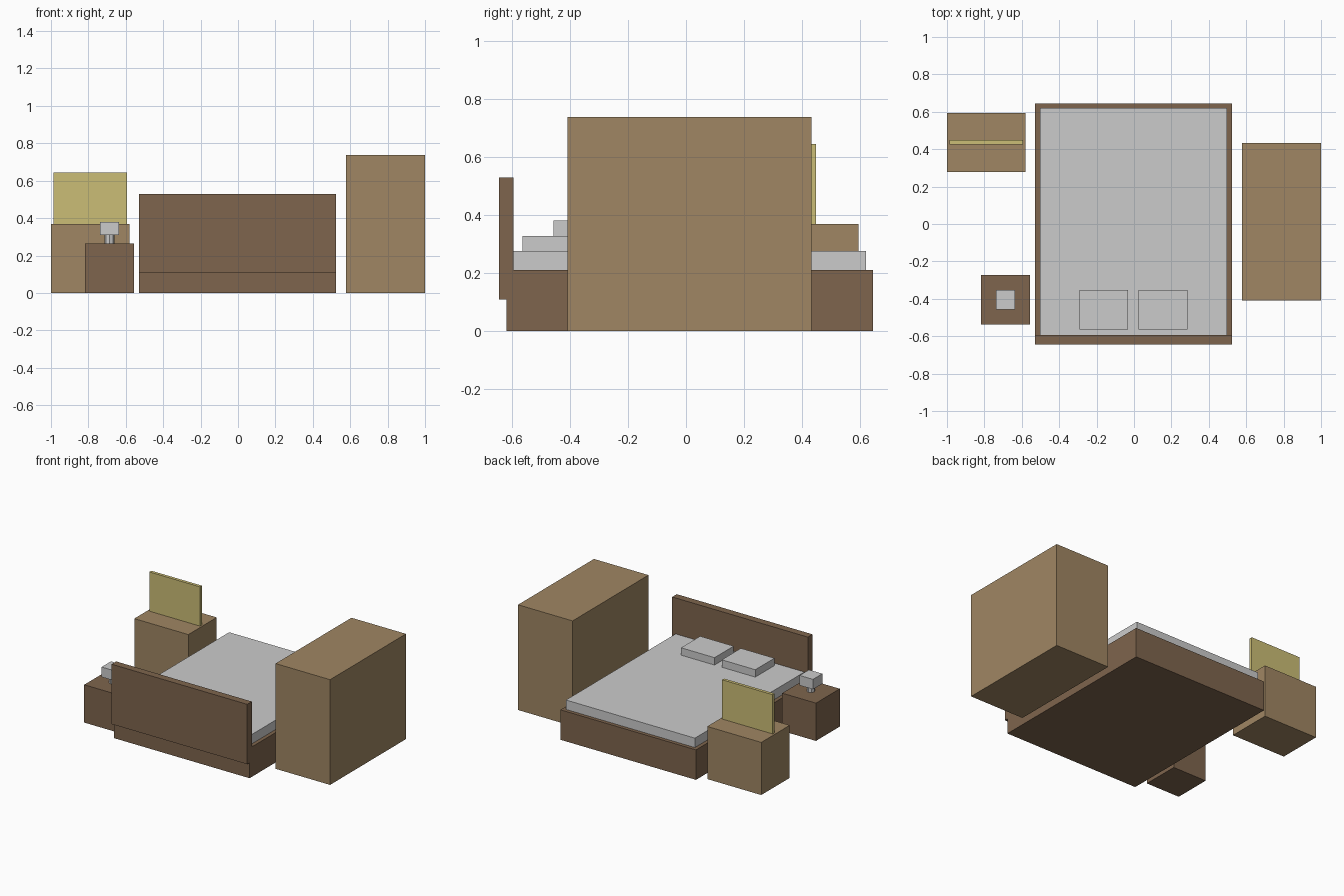
import bpy

if "Cube" in bpy.data.objects:
    bpy.data.objects.remove(bpy.data.objects["Cube"])


def material(name, rgb):
    m = bpy.data.materials.new(name)
    m.diffuse_color = (*rgb, 1)
    m.use_nodes = True
    m.node_tree.nodes["Principled BSDF"].inputs["Base Color"].default_value = m.diffuse_color
    return m


dark_wood = material("dark_wood", (0.21, 0.13, 0.075))
light_wood = material("light_wood", (0.35, 0.24, 0.125))
yellow = material("yellow", (0.60, 0.51, 0.18))


def box(name, x, y, z, mat=None):
    """Box spanning the given (min, max) ranges."""
    spans = (x, y, z)
    bpy.ops.mesh.primitive_cube_add(size=1, location=[(a + b) / 2 for a, b in spans])
    ob = bpy.context.object
    ob.name = name
    ob.scale = [b - a for a, b in spans]
    bpy.ops.object.transform_apply(location=False, rotation=False, scale=True)
    if mat:
        ob.data.materials.append(mat)
    return ob


# Bed
box("bed_frame", (-0.529, 0.523), (-0.619, 0.645), (0, 0.21), dark_wood)
box("headboard", (-0.529, 0.523), (-0.645, -0.594), (0.108, 0.528), dark_wood)
box("mattress", (-0.503, 0.497), (-0.594, 0.62), (0.21, 0.276))
for side, x in (("left", -0.161), ("right", 0.155)):
    box(f"pillow_{side}", (x - 0.13, x + 0.13), (-0.564, -0.352), (0.276, 0.328))

# Nightstand with lamp
lamp_x, lamp_y = -0.687, -0.404
box("nightstand", (-0.818, -0.556), (-0.536, -0.272), (0, 0.265), dark_wood)
bpy.ops.mesh.primitive_cylinder_add(vertices=8, radius=0.026, depth=0.047,
                                    location=(lamp_x, lamp_y, 0.2885))
bpy.context.object.name = "lamp_stem"
box("lamp_shade", (lamp_x - 0.052, lamp_x + 0.052), (lamp_y - 0.052, lamp_y + 0.052), (0.31, 0.38))

# Dresser with upright panel
box("dresser", (-1, -0.581), (0.279, 0.594), (0, 0.369), light_wood)
box("mirror_panel", (-0.986, -0.594), (0.426, 0.448), (0.369, 0.644), yellow)

# Wardrobe
box("wardrobe", (0.577, 1), (-0.408, 0.433), (0, 0.738), light_wood)
